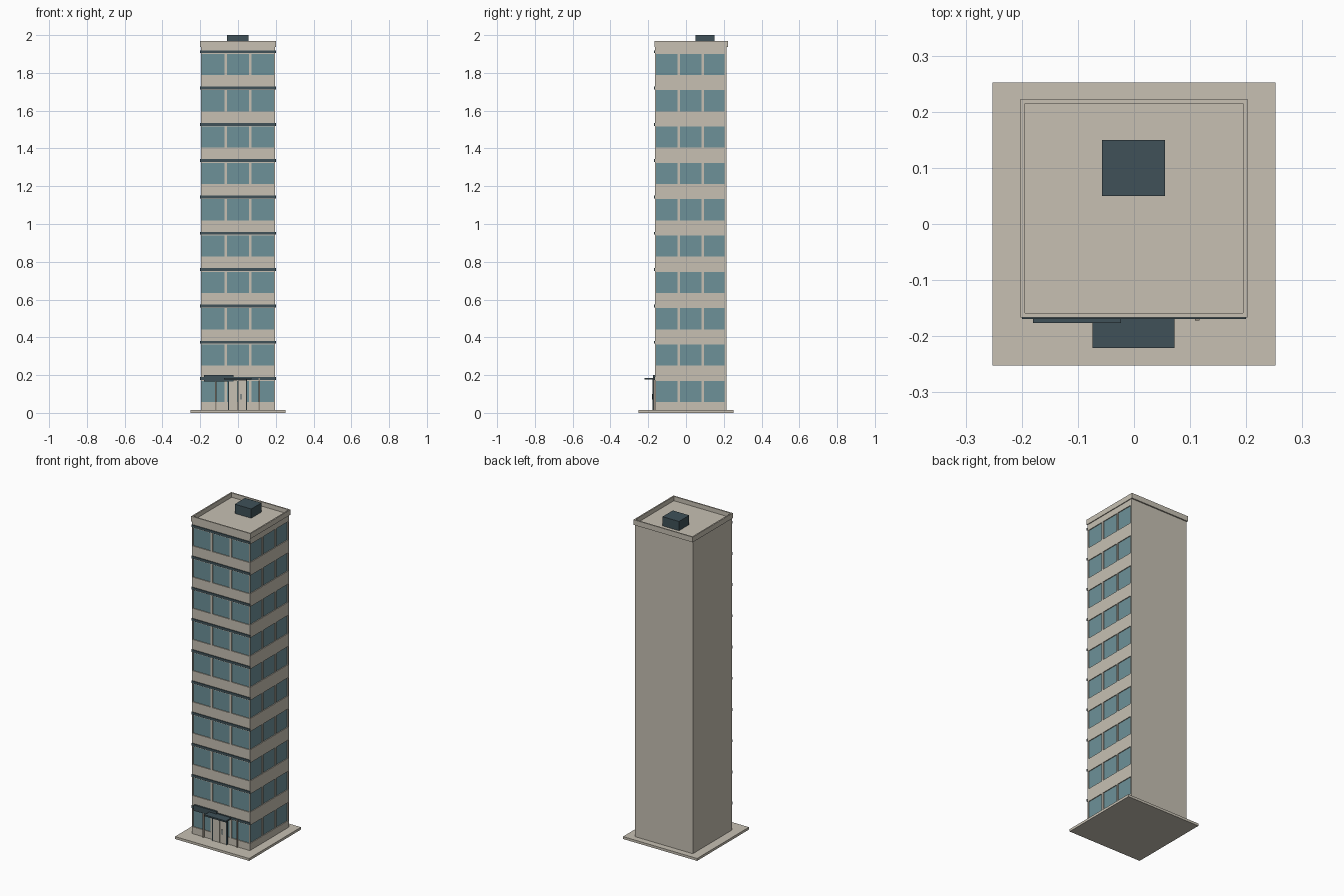
import bpy

default = bpy.data.objects.get("Cube")
if default:
    bpy.data.objects.remove(default, do_unlink=True)


def material(name, rgb):
    m = bpy.data.materials.new(name)
    m.use_nodes = True
    m.diffuse_color = (*rgb, 1)
    m.node_tree.nodes["Principled BSDF"].inputs["Base Color"].default_value = (*rgb, 1)
    return m


CREAM = material("cream_concrete", (0.57, 0.53, 0.45))
GLASS = material("blue_glass", (0.153, 0.283, 0.314))
DARK = material("dark_slate", (0.05, 0.083, 0.098))
TAUPE = material("taupe_metal", (0.30, 0.26, 0.21))


def boxes(name, mat, *extents):
    """One object made of boxes, each given as x, y and z ranges."""
    verts, faces = [], []
    for xr, yr, zr in extents:
        n = len(verts)
        verts += [(x, y, z) for z in zr for x, y in
                  ((xr[0], yr[0]), (xr[1], yr[0]), (xr[1], yr[1]), (xr[0], yr[1]))]
        faces += [(n + 3, n + 2, n + 1, n), (n + 4, n + 5, n + 6, n + 7)]
        faces += [(n + i, n + (i + 1) % 4, n + 4 + (i + 1) % 4, n + 4 + i) for i in range(4)]
    mesh = bpy.data.meshes.new(name)
    mesh.from_pydata(verts, [], faces)
    mesh.materials.append(mat)
    ob = bpy.data.objects.new(name, mesh)
    bpy.context.collection.objects.link(ob)
    return ob


# Main dimensions
X = 0.197
Y0, Y1 = -0.165, 0.215
BASE, ROOF = 0.015, 1.943
SKIN = 0.007
FLOORS, PITCH = 10, 0.1923
SILL, HEAD = 0.058, 0.17
XI, YI = X - SKIN, Y0 + SKIN

# Ground slab and solid core with plain back and side
boxes("ground_slab", CREAM, ((-0.2525, 0.2525), (-0.2525, 0.2525), (0, BASE)))
boxes("tower_core", CREAM, ((-X, XI), (YI, Y1), (BASE, ROOF)))

# Wall bands between the window rows, on the two glazed sides
levels = [BASE]
for i in range(FLOORS):
    levels += [SILL + i * PITCH, HEAD + i * PITCH]
levels.append(ROOF)
bands = list(zip(levels[0::2], levels[1::2]))
rows = list(zip(levels[1::2], levels[2::2]))
boxes("front_wall_bands", CREAM, *[((-X, X), (Y0, YI), b) for b in bands])
boxes("side_wall_bands", CREAM, *[((XI, X), (YI, Y1), b) for b in bands])

# Glass strips and the uprights that divide them
boxes("front_windows", GLASS, *[((-X + 0.004, XI), (YI - 0.002, YI), r) for r in rows])
boxes("side_windows", GLASS, *[((XI, XI + 0.002), (YI, Y1 - 0.01), r) for r in rows])
front_posts = [(-X, -X + 0.004), (-0.071, -0.059), (0.059, 0.071), (XI, X)]
side_posts = [(-0.044, -0.031), (0.083, 0.095), (Y1 - 0.01, Y1)]
boxes("front_mullions", CREAM, *[(p, (Y0, YI), r) for r in rows for p in front_posts])
boxes("side_mullions", CREAM, *[((XI, X), p, r) for r in rows for p in side_posts])

# Dark ledge above each front window row
boxes("front_ledges", DARK, *[((-0.2, 0.2), (Y0 - 0.004, Y0), (z + 0.004, z + 0.019))
                              for _, z in rows])

# Parapet ring and roof unit
PX, PF, PB, W, TOP = 0.202, -0.167, 0.223, 0.008, 1.97
boxes("parapet", CREAM,
      ((-PX, PX), (PF, PF + W), (ROOF - 0.005, TOP)),
      ((-PX, PX), (PB - W, PB), (ROOF - 0.005, TOP)),
      ((-PX, -PX + W), (PF + W, PB - W), (ROOF - 0.005, TOP)),
      ((PX - W, PX), (PF + W, PB - W), (ROOF - 0.005, TOP)))
boxes("roof_unit", DARK, ((-0.057, 0.055), (0.05, 0.15), (ROOF, 2.0)))

# Entrance: framed double door, handle, canopy, side box and wall pipes
boxes("door_frame", DARK,
      ((-0.052, -0.047), (-0.178, Y0), (BASE, 0.176)),
      ((0.043, 0.048), (-0.178, Y0), (BASE, 0.176)))
boxes("door_leaves", CREAM,
      ((-0.047, -0.003), (-0.175, Y0), (BASE, 0.172)),
      ((-0.001, 0.043), (-0.175, Y0), (BASE, 0.172)))
boxes("door_handle", DARK, ((0.013, 0.018), (-0.179, -0.175), (0.07, 0.1)))
boxes("entrance_canopy", DARK, ((-0.074, 0.072), (-0.221, Y0), (0.176, 0.185)))
boxes("awning_box", DARK, ((-0.18, -0.023), (-0.176, Y0), (0.165, 0.2)))
boxes("wall_pipes", TAUPE, *[((x - 0.004, x + 0.004), (-0.172, Y0), (BASE, 0.186))
                             for x in (-0.117, 0.113)])
